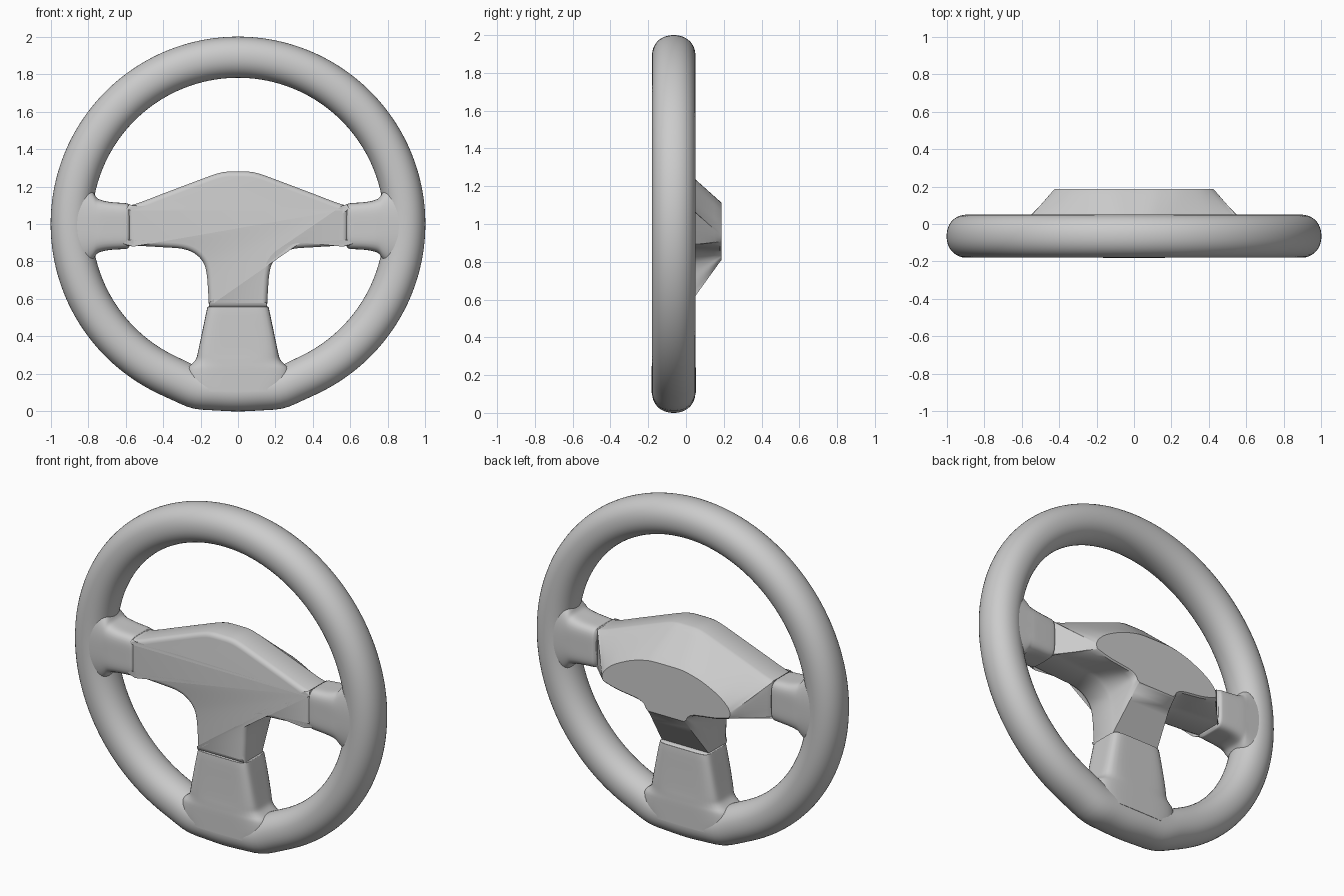
import bpy, bmesh, math
from mathutils import Vector

if "Cube" in bpy.data.objects:
    bpy.data.objects.remove(bpy.data.objects["Cube"])

YC = -0.065  # depth of the rim centre


def loft(name, rings, closed=False, angle=35):
    """Skin a list of equally long closed rings, capping the ends if open."""
    bm = bmesh.new()
    rows = [[bm.verts.new(p) for p in ring] for ring in rings]
    pairs = list(zip(rows, rows[1:] + rows[:1])) if closed else list(zip(rows, rows[1:]))
    for a, b in pairs:
        for i in range(len(a)):
            j = (i + 1) % len(a)
            bm.faces.new((a[i], a[j], b[j], b[i]))
    if not closed:
        bm.faces.new(rows[0])
        bm.faces.new(rows[-1])
    bmesh.ops.recalc_face_normals(bm, faces=bm.faces)
    mesh = bpy.data.meshes.new(name)
    bm.to_mesh(mesh)
    bm.free()
    for p in mesh.polygons:
        p.use_smooth = True
    mesh.set_sharp_from_angle(angle=math.radians(angle))
    ob = bpy.data.objects.new(name, mesh)
    bpy.context.collection.objects.link(ob)
    return ob


def superellipse(a, b, n, count=64):
    """Rounded-box cross-section with half sizes a, b."""
    pts = []
    for i in range(count):
        t = 2 * math.pi * (i + 0.5) / count
        c, s = math.cos(t), math.sin(t)
        r = (abs(c) ** n + abs(s) ** n) ** (-1 / n)
        pts.append((a * r * c, b * r * s))
    return pts


def refine(pts, steps=5):
    """Catmull-Rom resampling of an open polyline of tuples."""
    vs = [Vector(p) for p in pts]
    vs = [2 * vs[0] - vs[1]] + vs + [2 * vs[-1] - vs[-2]]
    out = []
    for p0, p1, p2, p3 in zip(vs, vs[1:], vs[2:], vs[3:]):
        for k in range(steps):
            t = k / steps
            out.append(0.5 * (2 * p1 + (p2 - p0) * t + (2 * p0 - 5 * p1 + 4 * p2 - p3) * t * t
                              + (3 * p1 - p0 - 3 * p2 + p3) * t ** 3))
    return out + [vs[-2]]


# Rim: round tube with a slightly flattened bottom
rings = []
for i in range(160):
    t = 2 * math.pi * i / 160
    x, z = math.sin(t), math.cos(t)
    bulge = 0.013 * math.exp(-((abs(x) - 0.24) / 0.09) ** 2) if z < 0 else 0
    ring = []
    for u, v in superellipse(0.11, 0.115, 2.15, 40):
        r = 0.89 + bulge + u
        ring.append((r * x, YC + v, 1 + r * z))
    rings.append(ring)
loft("rim", rings, closed=True)

# Side spokes: x, bottom z, top z, half depth, squareness
side = [(0.578, 0.882, 1.095, 0.090, 5), (0.586, 0.872, 1.106, 0.099, 5), (0.60, 0.867, 1.111, 0.103, 5),
        (0.68, 0.862, 1.117, 0.107, 5), (0.73, 0.852, 1.128, 0.109, 4.5), (0.755, 0.838, 1.142, 0.109, 4),
        (0.775, 0.805, 1.175, 0.109, 3.2), (0.81, 0.77, 1.21, 0.109, 2.8), (0.88, 0.74, 1.24, 0.109, 2.6)]
for sx, label in ((1, "right"), (-1, "left")):
    rings = [[(sx * x, YC - 0.002 + v, (lo + hi) / 2 + u) for u, v in superellipse((hi - lo) / 2, d, n)]
             for x, lo, hi, d, n in refine(side, 3)]
    loft(label + "_spoke", rings)

# Lower spoke: z, half width, half depth, squareness
lower = [(0.563, 0.153, 0.092, 7), (0.556, 0.162, 0.102, 7), (0.545, 0.166, 0.107, 7), (0.42, 0.192, 0.11, 7),
         (0.32, 0.213, 0.113, 6), (0.28, 0.224, 0.115, 5), (0.255, 0.245, 0.116, 4.5),
         (0.225, 0.275, 0.117, 4.5), (0.16, 0.275, 0.117, 5), (0.105, 0.25, 0.117, 5)]
loft("lower_spoke", [[(u, YC + v, z) for u, v in superellipse(w, d, n)]
                     for z, w, d, n in refine(lower, 3)])

# Hub: right half outline, front x z paired with back x z
half = [(0, 1.28, 0, 1.12), (0.07, 1.278, 0.10, 1.118), (0.13, 1.263, 0.17, 1.105), (0.22, 1.23, 0.25, 1.08),
        (0.40, 1.162, 0.35, 1.03), (0.52, 1.116, 0.405, 0.985), (0.57, 1.10, 0.425, 0.955),
        (0.585, 1.09, 0.43, 0.935), (0.585, 0.90, 0.425, 0.912), (0.57, 0.887, 0.41, 0.90),
        (0.40, 0.876, 0.33, 0.878), (0.30, 0.868, 0.24, 0.865), (0.235, 0.845, 0.19, 0.857),
        (0.188, 0.80, 0.16, 0.845), (0.168, 0.74, 0.145, 0.83), (0.16, 0.65, 0.138, 0.815),
        (0.155, 0.553, 0.12, 0.80)]
right = refine(half, 4)
outline = right + [Vector((-p[0], p[1], -p[2], p[3])) for p in reversed(right[1:])]
front = [Vector((p[0], p[1])) for p in outline]
back = [Vector((p[2], p[3])) for p in outline]


def inset(pts, d):
    out = []
    for i, p in enumerate(pts):
        t = (pts[(i + 1) % len(pts)] - pts[i - 1]).normalized()
        out.append(p + Vector((t.y, -t.x)) * d)
    return out


sections = [(-0.170, inset(front, 0.028)), (-0.167, inset(front, 0.016)), (-0.159, inset(front, 0.006)),
            (-0.145, front), (-0.01, front), (0.005, inset(front, 0.004))]
for k in range(1, 7):
    f = k / 6
    sections.append((0.005 + 0.175 * f, [a.lerp(b, f) for a, b in zip(inset(front, 0.004), back)]))
sections.append((0.188, inset(back, 0.008)))
loft("hub", [[(p.x, y, p.y) for p in pts] for y, pts in sections])
